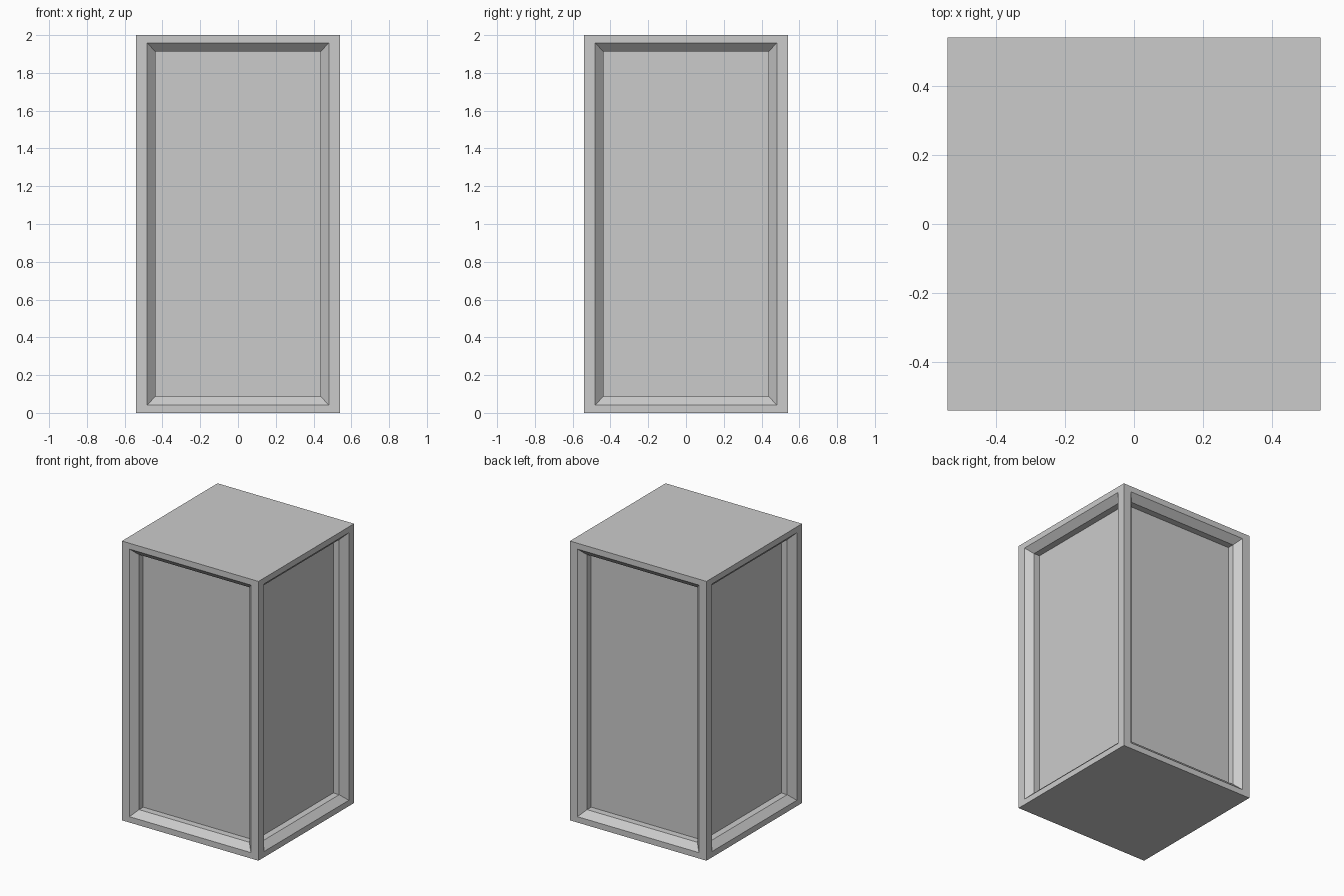
import bpy, bmesh

if "Cube" in bpy.data.objects:
    bpy.data.objects.remove(bpy.data.objects["Cube"])

HALF, HEIGHT = 0.541, 2.0
# Panel loops from the face inward: (half width, gap to top and bottom, depth)
PANEL_STEPS = [(0.481, 0.042, 0.0),    # frame rim
               (0.437, 0.087, 0.045),  # sloped moulding
               (0.437, 0.087, 0.092)]  # straight wall to the sunken panel


def step_panel(bm, face, normal, half_width, gap, depth):
    """Inset a side face and place its corners at the given size and depth."""
    bmesh.ops.inset_individual(bm, faces=[face], thickness=0.01)
    a = 0 if abs(normal.x) > 0.5 else 1
    for v in face.verts:
        v.co[a] = normal[a] * (HALF - depth)
        v.co[1 - a] = half_width if v.co[1 - a] > 0 else -half_width
        v.co.z = HEIGHT - gap if v.co.z > HEIGHT / 2 else gap


# Solid block
bm = bmesh.new()
bmesh.ops.create_cube(bm, size=1.0)
for v in bm.verts:
    v.co = (v.co.x * 2 * HALF, v.co.y * 2 * HALF, (v.co.z + 0.5) * HEIGHT)
bm.normal_update()

# Recessed panel on each of the four sides
for face in [f for f in bm.faces if abs(f.normal.z) < 0.5]:
    normal = face.normal.copy()
    for step in PANEL_STEPS:
        step_panel(bm, face, normal, *step)

bmesh.ops.recalc_face_normals(bm, faces=bm.faces)
mesh = bpy.data.meshes.new("panelled_pedestal")
bm.to_mesh(mesh)
bm.free()
bpy.context.collection.objects.link(bpy.data.objects.new("panelled_pedestal", mesh))
